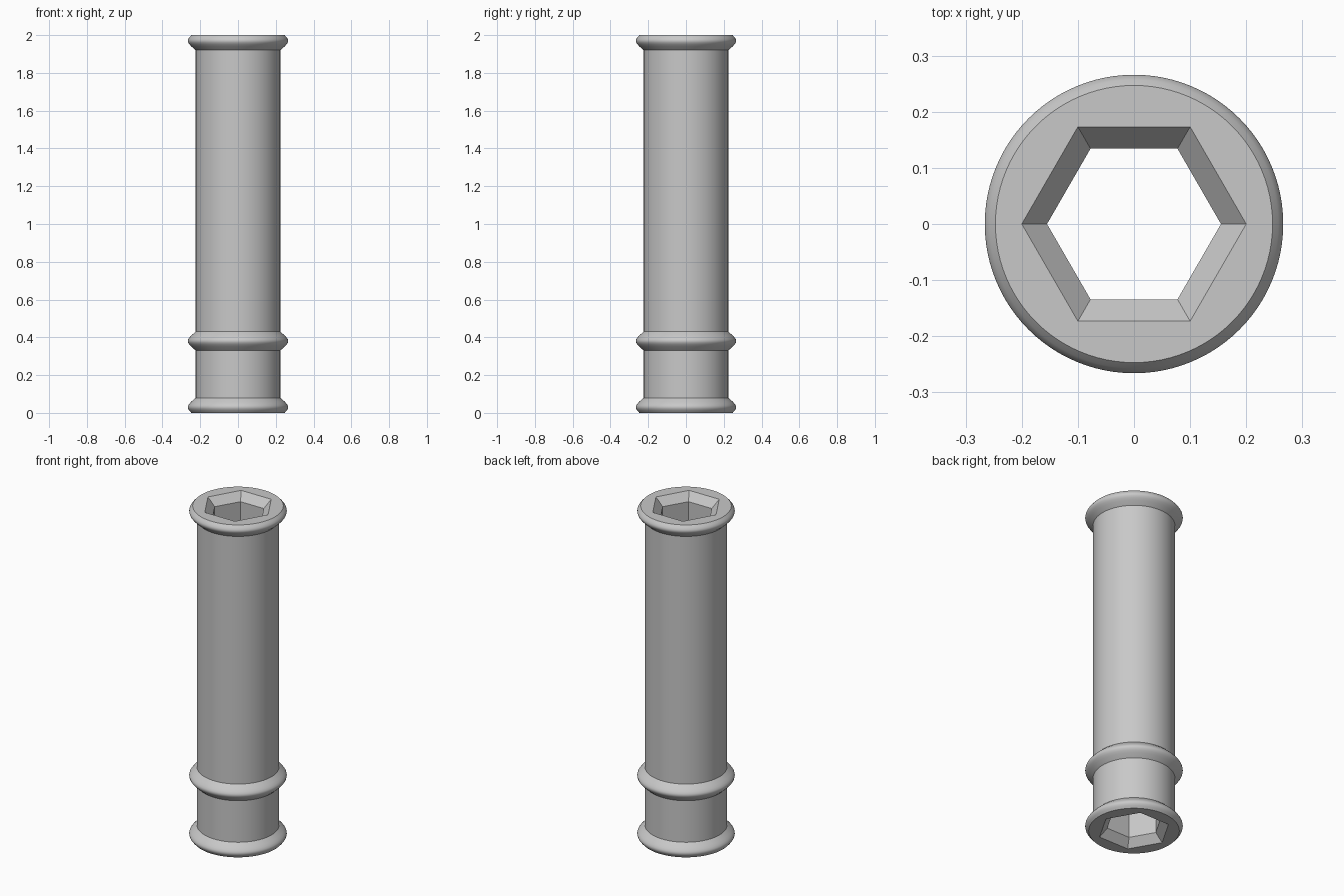
import bpy, bmesh, math

cube = bpy.data.objects.get("Cube")
if cube:
    bpy.data.objects.remove(cube, do_unlink=True)

SEGMENTS = 96          # divisible by six so the end faces meet the hex bore cleanly
BODY_R = 0.224
HEX_R, MOUTH_R, MOUTH_DEPTH = 0.155, 0.2, 0.047

grey = bpy.data.materials.new("plain grey")
grey.use_nodes = True
color = (0.58, 0.58, 0.58, 1)
grey.diffuse_color = color
grey.node_tree.nodes["Principled BSDF"].inputs["Base Color"].default_value = color


def ring(bm, radius, z, count):
    step = 2 * math.pi / count
    return [bm.verts.new((radius * math.cos(i * step), radius * math.sin(i * step), z))
            for i in range(count)]


def bridge(bm, low, high):
    n = len(low)
    for i in range(n):
        j = (i + 1) % n
        bm.faces.new((low[i], low[j], high[j], high[i]))


def end_face(bm, circle, hexagon):
    # Six flat panels between the round rim and the hex mouth
    k = SEGMENTS // 6
    for s in range(6):
        arc = [circle[(s * k + i) % SEGMENTS] for i in range(k + 1)]
        bm.faces.new(arc + [hexagon[(s + 1) % 6], hexagon[s]])


# Rounded ridge section: height from its centre, radius
half = [(0.05, BODY_R), (0.03, 0.247), (0.019, 0.257), (0.009, 0.264)]
ridge = [(-h, r) for h, r in half] + [(0, 0.266)] + [(h, r) for h, r in reversed(half)]

# Outer profile: foot flange, middle ridge and top flange
profile = [(0.03 + h, r) for h, r in ridge[1:]]
profile += [(0.38 + h, r) for h, r in ridge]
profile += [(1.97 + h, r) for h, r in ridge[:-1]]

bm = bmesh.new()
outer = [ring(bm, r, z, SEGMENTS) for z, r in profile]
for low, high in zip(outer, outer[1:]):
    bridge(bm, low, high)

# Hexagonal through bore with a flared mouth at each end
bore = [ring(bm, r, z, 6) for r, z in (
    (MOUTH_R, 0), (HEX_R, MOUTH_DEPTH), (HEX_R, 2 - MOUTH_DEPTH), (MOUTH_R, 2))]
for low, high in zip(bore, bore[1:]):
    bridge(bm, low, high)
end_face(bm, outer[0], bore[0])
end_face(bm, outer[-1], bore[-1])
bmesh.ops.recalc_face_normals(bm, faces=bm.faces)

mesh = bpy.data.meshes.new("hex_bore_sleeve")
bm.to_mesh(mesh)
bm.free()
mesh.materials.append(grey)
sleeve = bpy.data.objects.new("hex_bore_sleeve", mesh)
bpy.context.collection.objects.link(sleeve)

bpy.ops.object.select_all(action='DESELECT')
sleeve.select_set(True)
bpy.context.view_layer.objects.active = sleeve
bpy.ops.object.shade_smooth_by_angle(angle=math.radians(30))
